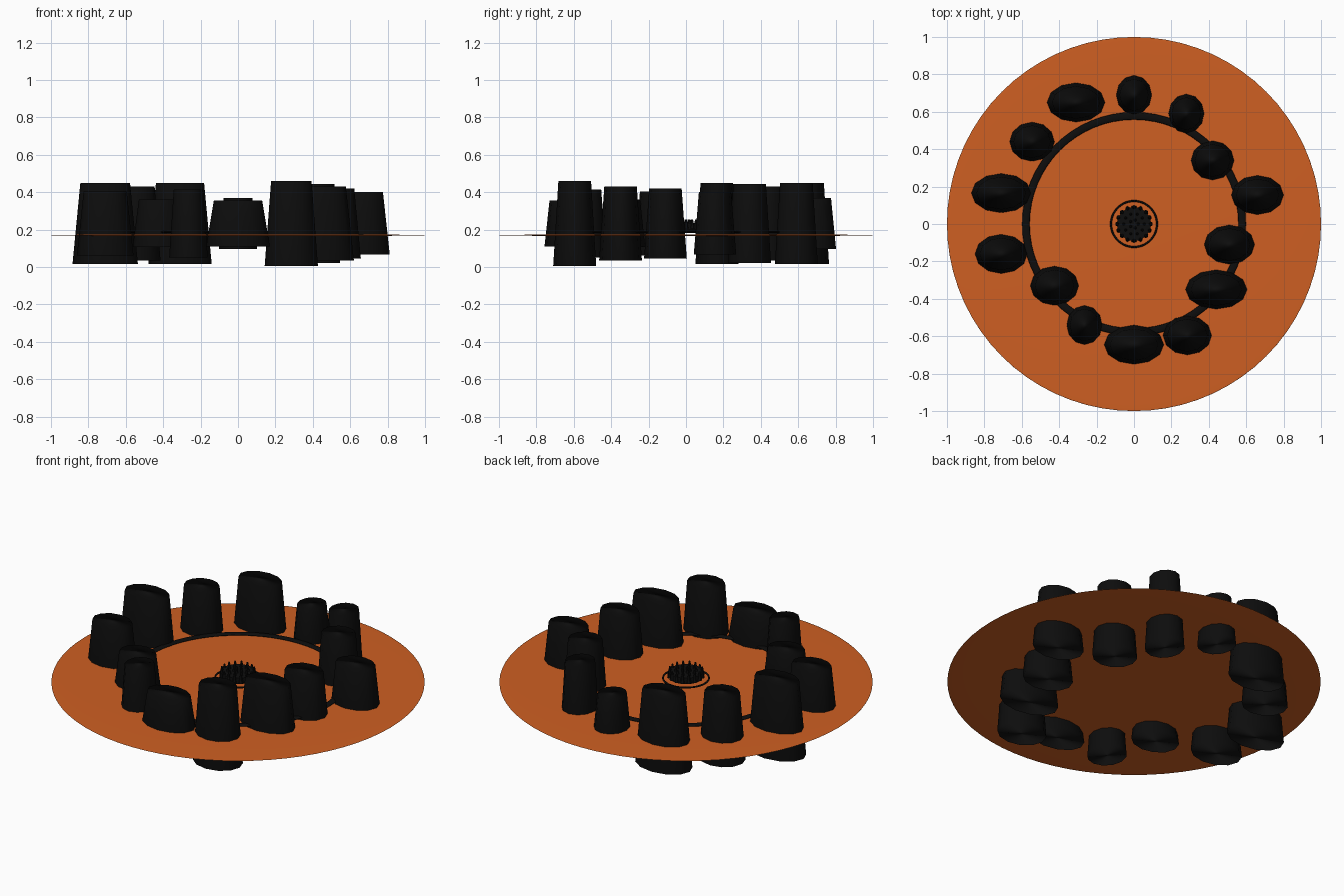
import bpy
import math

if "Cube" in bpy.data.objects:
    bpy.data.objects.remove(bpy.data.objects["Cube"])


def material(name, rgb):
    m = bpy.data.materials.new(name)
    m.diffuse_color = (*rgb, 1.0)
    m.use_nodes = True
    m.node_tree.nodes["Principled BSDF"].inputs["Base Color"].default_value = m.diffuse_color
    return m


ORANGE = material("burnt_orange", (0.62, 0.115, 0.016))
BLACK = material("charcoal_black", (0.004, 0.004, 0.004))


def finish(name, mat, scale=(1, 1, 1), smooth=True):
    ob = bpy.context.object
    ob.name = name
    ob.scale = scale
    ob.data.materials.append(mat)
    if smooth:
        bpy.ops.object.shade_smooth()
    return ob


def ring(name, radius, thickness, z, flat=1.0):
    bpy.ops.mesh.primitive_torus_add(major_radius=radius, minor_radius=thickness,
                                     major_segments=64, minor_segments=8,
                                     location=(0, 0, z))
    return finish(name, BLACK, (1, 1, flat))


# Ground plate: a very flat ellipsoid
bpy.ops.mesh.primitive_uv_sphere_add(segments=72, ring_count=24, radius=1,
                                     location=(0, 0, 0.17))
finish("ground_plate", ORANGE, (1, 1, 0.005))

# Standing stones: x, y, half width at the plate, top height
STONES = [
    (-0.31, 0.65, 0.155, 0.45), (0.00, 0.69, 0.095, 0.37),
    (0.28, 0.59, 0.095, 0.45), (0.42, 0.34, 0.115, 0.445),
    (0.66, 0.155, 0.14, 0.40), (0.51, -0.11, 0.135, 0.42),
    (0.44, -0.35, 0.165, 0.43), (0.285, -0.595, 0.13, 0.46),
    (0.00, -0.645, 0.16, 0.355), (-0.265, -0.54, 0.095, 0.415),
    (-0.425, -0.33, 0.13, 0.36), (-0.71, -0.16, 0.14, 0.405),
    (-0.71, 0.165, 0.16, 0.45), (-0.545, 0.44, 0.12, 0.43),
]
TAPER = 0.76
for i, (x, y, half, top) in enumerate(STONES):
    base = max(0.0, 0.466 - top)
    height = top - base
    widen = 1 / (1 - (1 - TAPER) * (0.17 - base) / height)
    bpy.ops.mesh.primitive_cone_add(vertices=12, radius1=1, radius2=TAPER, depth=height,
                                    location=(x, y, (top + base) / 2))
    finish(f"standing_stone_{i + 1}", BLACK, (half * widen, 0.105 * widen, 1))

# Path ring between the stones and the thin ring round the hearth
ring("path_ring", 0.578, 0.02, 0.187, 0.3)
ring("hearth_ring", 0.123, 0.005, 0.195)

# Hearth: low drum with a crown of small points
bpy.ops.mesh.primitive_cylinder_add(vertices=24, radius=0.09, depth=0.035,
                                    location=(0, 0, 0.2175))
finish("hearth_drum", BLACK, smooth=False)
for count, radius in ((16, 0.088), (10, 0.055), (5, 0.022)):
    for k in range(count):
        a = 2 * math.pi * k / count
        bpy.ops.mesh.primitive_cone_add(vertices=6, radius1=0.014, radius2=0.004, depth=0.05,
                                        location=(radius * math.cos(a), radius * math.sin(a), 0.23))
        finish("hearth_point", BLACK, smooth=False)
